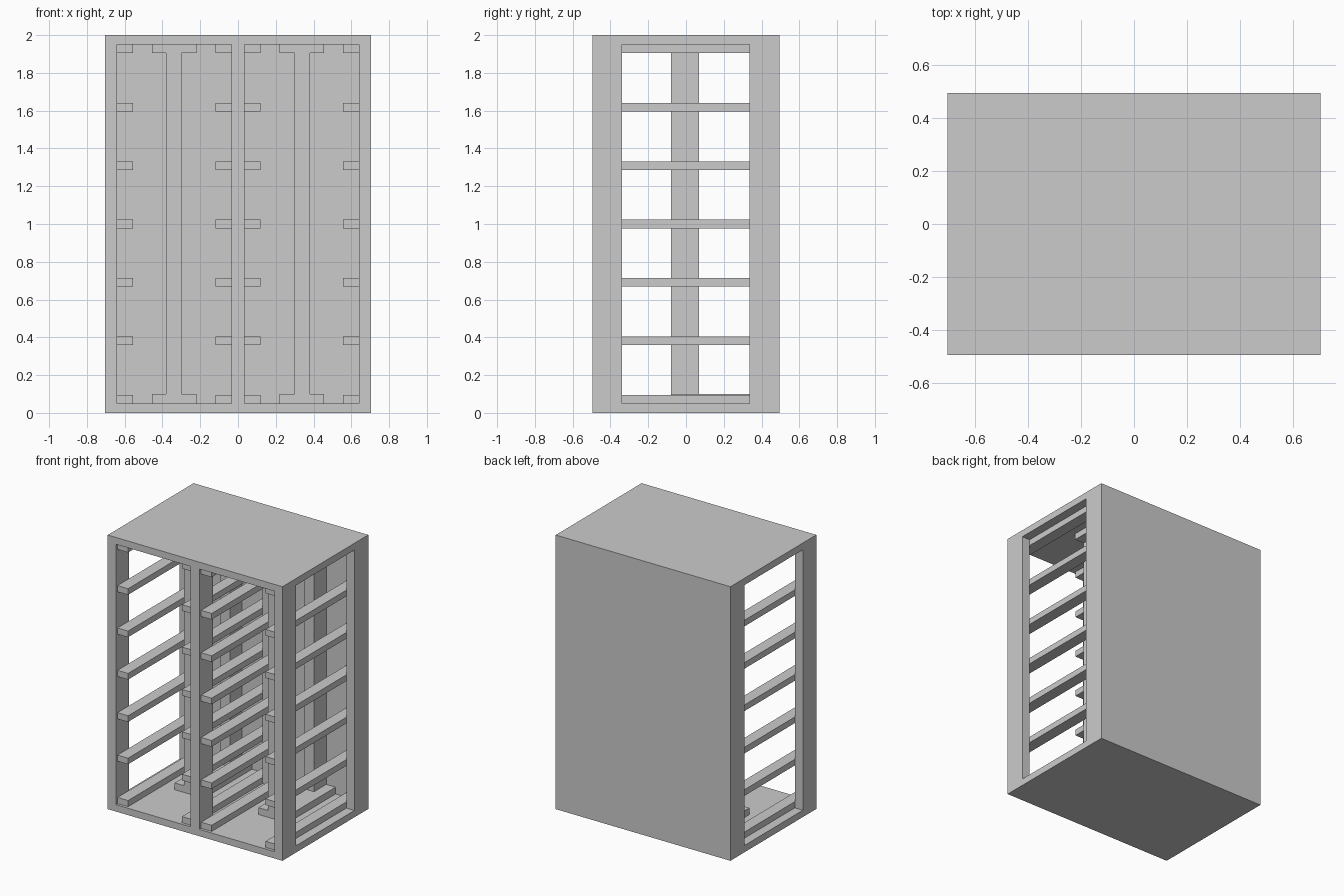
import bpy, bmesh

if "Cube" in bpy.data.objects:
    bpy.data.objects.remove(bpy.data.objects["Cube"])


def box(name, x, y, z):
    """Axis-aligned box from (min, max) ranges."""
    bm = bmesh.new()
    bmesh.ops.create_cube(bm, size=1)
    for v in bm.verts:
        v.co = [r[0] if c < 0 else r[1] for c, r in zip(v.co, (x, y, z))]
    mesh = bpy.data.meshes.new(name)
    bm.to_mesh(mesh)
    bm.free()
    obj = bpy.data.objects.new(name, mesh)
    bpy.context.collection.objects.link(obj)
    return obj


def mirrored(name, x, y, z):
    """Box on the right side plus its mirror image on the left."""
    box(name + "_right", x, y, z)
    box(name + "_left", (-x[1], -x[0]), y, z)


W, D = 0.705, 0.495          # half width and half depth
LOW, HIGH = 0.05, 1.95       # inside floor and ceiling
BACK = 0.475                 # inside face of the back panel
FRONT_POST = (-D, -0.34)
REAR_POST = (0.335, BACK)

# Cabinet shell: floor, roof and back panel
box("floor", (-W, W), (-D, D), (0, LOW))
box("roof", (-W, W), (-D, D), (HIGH, 2))
box("back_panel", (-W, W), (BACK, D), (LOW, HIGH))

# Corner and centre posts
for place, y in (("front", FRONT_POST), ("rear", REAR_POST)):
    mirrored(place + "_corner_post", (0.64, W), y, (LOW, HIGH))
    box(place + "_centre_post", (-0.035, 0.035), y, (LOW, HIGH))

# Shelf rails along both sides of each bay
for i in range(7):
    z = LOW + i * (HIGH - 0.045 - LOW) / 6
    mirrored(f"outer_rail_{i}", (0.555, 0.64), (-0.475, BACK), (z, z + 0.045))
    mirrored(f"inner_rail_{i}", (0.035, 0.12), (-0.475, BACK), (z, z + 0.045))

# Inner support frame in each bay: wide runners joined by two columns
mirrored("bottom_runner", (0.22, 0.455), (-0.08, BACK), (LOW, 0.10))
mirrored("top_runner", (0.22, 0.455), (-0.08, BACK), (1.905, HIGH))
mirrored("middle_column", (0.30, 0.38), (-0.08, 0.07), (0.10, 1.905))
mirrored("rear_column", (0.30, 0.38), REAR_POST, (0.10, 1.905))
